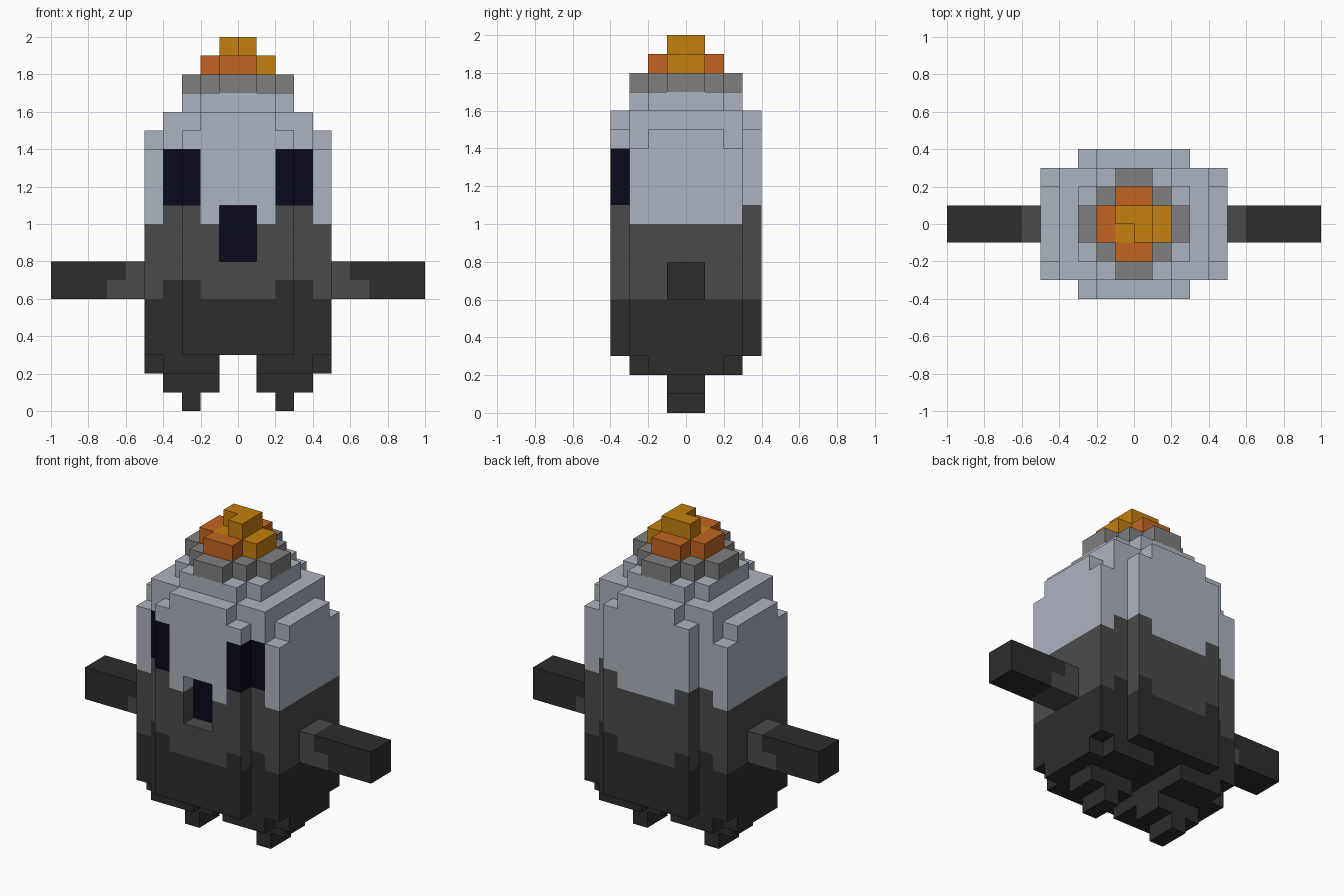
import bpy
import bmesh
from mathutils import Vector

if "Cube" in bpy.data.objects:
    bpy.data.objects.remove(bpy.data.objects["Cube"], do_unlink=True)

U = 0.1  # size of one block


def material(name, hexcode):
    rgb = [int(hexcode[i:i + 2], 16) / 255 for i in (0, 2, 4)]
    lin = [c / 12.92 if c <= 0.04045 else ((c + 0.055) / 1.055) ** 2.4 for c in rgb]
    mat = bpy.data.materials.new(name)
    mat.use_nodes = True
    mat.diffuse_color = (*lin, 1)
    bsdf = next(n for n in mat.node_tree.nodes if n.type == 'BSDF_PRINCIPLED')
    bsdf.inputs["Base Color"].default_value = (*lin, 1)
    bsdf.inputs["Roughness"].default_value = 0.9
    return mat


PALE, MID, DARK, GREY, NAVY, ORANGE, YELLOW = range(7)
MATS = [material("pale_blue_grey", "ACB3BF"), material("mid_grey", "4A4A4A"),
        material("charcoal", "2D2D2D"), material("ash_grey", "7F7F7F"),
        material("midnight_navy", "09091C"), material("ember_orange", "C26520"),
        material("flame_yellow", "C4800E")]


def block(x0, x1, y0, y1, z0, z1):
    """Set of unit cells filling a box."""
    return {(x, y, z) for x in range(x0, x1) for y in range(y0, y1) for z in range(z0, z1)}


def centred(hx, hy, z0, z1):
    return block(-hx, hx, -hy, hy, z0, z1)


def build(name, cells, colour):
    """Skin the cells; colour is an index or a rule on (cell centre, normal)."""
    bm = bmesh.new()
    verts = {}
    for c in sorted(cells):
        mid = Vector(c) + Vector((0.5, 0.5, 0.5))
        for axis in range(3):
            for sign in (-1, 1):
                n = Vector((0, 0, 0))
                n[axis] = sign
                if tuple(int(a + b) for a, b in zip(c, n)) in cells:
                    continue
                u, v = Vector((0, 0, 0)), Vector((0, 0, 0))
                u[(axis + 1) % 3] = 0.5
                v[(axis + 2) % 3] = 0.5 * sign
                quad = []
                for a, b in ((-1, -1), (1, -1), (1, 1), (-1, 1)):
                    p = mid + n * 0.5 + u * a + v * b
                    key = tuple(round(k) for k in p)
                    if key not in verts:
                        verts[key] = bm.verts.new(p * U)
                    quad.append(verts[key])
                face = bm.faces.new(quad)
                face.material_index = colour(mid, n) if callable(colour) else colour
    # merge flat areas of one colour
    bmesh.ops.dissolve_limit(bm, angle_limit=0.01, verts=bm.verts[:],
                             edges=bm.edges[:], delimit={'MATERIAL'})
    mesh = bpy.data.meshes.new(name)
    bm.to_mesh(mesh)
    bm.free()
    # keep only the materials in use
    used = sorted({p.material_index for p in mesh.polygons})
    indices = [used.index(p.material_index) for p in mesh.polygons]
    for i in used:
        mesh.materials.append(MATS[i])
    for p, i in zip(mesh.polygons, indices):
        p.material_index = i
    obj = bpy.data.objects.new(name, mesh)
    bpy.context.collection.objects.link(obj)
    return obj


# Body: core, front/back slabs, side slabs, hips and shoulder step
body = centred(4, 3, 3, 16)
body |= centred(3, 4, 3, 15) | centred(2, 4, 3, 16)
body |= centred(5, 3, 3, 14) | centred(5, 2, 3, 15)
body |= (centred(4, 3, 2, 3) | centred(5, 2, 2, 3)) - centred(1, 5, 2, 3)
body |= centred(3, 2, 16, 17) | centred(2, 3, 16, 17)
body -= block(-1, 1, -4, -3, 8, 11)  # mouth recess


def body_colour(c, n):
    ax = abs(c.x)
    corner = 2 < ax < 4 and abs(c.y) > 2
    # eyes wrap round the front slab corners
    if 2 < ax < 4 and c.y < -2 and 11 < c.z < 14 and (n.y < 0 or n.x):
        return NAVY
    # back wall of the mouth
    if n.y < 0 and ax < 1 and -3 < c.y < -2 and 8 < c.z < 11:
        return NAVY
    # rim of the mouth
    if ax < 2 and c.y < -3 and 7 < c.z < 10 and not n.y:
        return MID
    # three bands, a block higher at the corners
    if c.z > (11 if corner else 10):
        return PALE
    return MID if c.z > (7 if corner and not n.x else 6) else DARK


build("body", body, body_colour)

# Ash ring and flame on top
build("ash_ring", centred(3, 1, 17, 18) | centred(2, 2, 17, 18) | centred(1, 3, 17, 18), GREY)
build("embers", block(-2, -1, -1, 1, 18, 19) | block(-1, 1, -2, -1, 18, 19)
      | block(-1, 1, 1, 2, 18, 19), ORANGE)
build("flame", block(-1, 2, -1, 1, 18, 19)
      | (centred(1, 1, 19, 20) - {(-1, -1, 19)}), YELLOW)


# Arms and feet, mirrored across x
def arm_colour(c, n):
    return MID if abs(c.x) < (7 if c.z < 7 else 6) else DARK


def mirrored(cells):
    return {(-x - 1, y, z) for x, y, z in cells}


arm = block(5, 10, -1, 1, 6, 8)
foot = block(1, 4, -1, 1, 1, 2) | block(2, 3, -1, 1, 0, 1)
for side, flip in (("left", lambda s: s), ("right", mirrored)):
    build(side + "_arm", flip(arm), arm_colour)
    build(side + "_foot", flip(foot), DARK)
